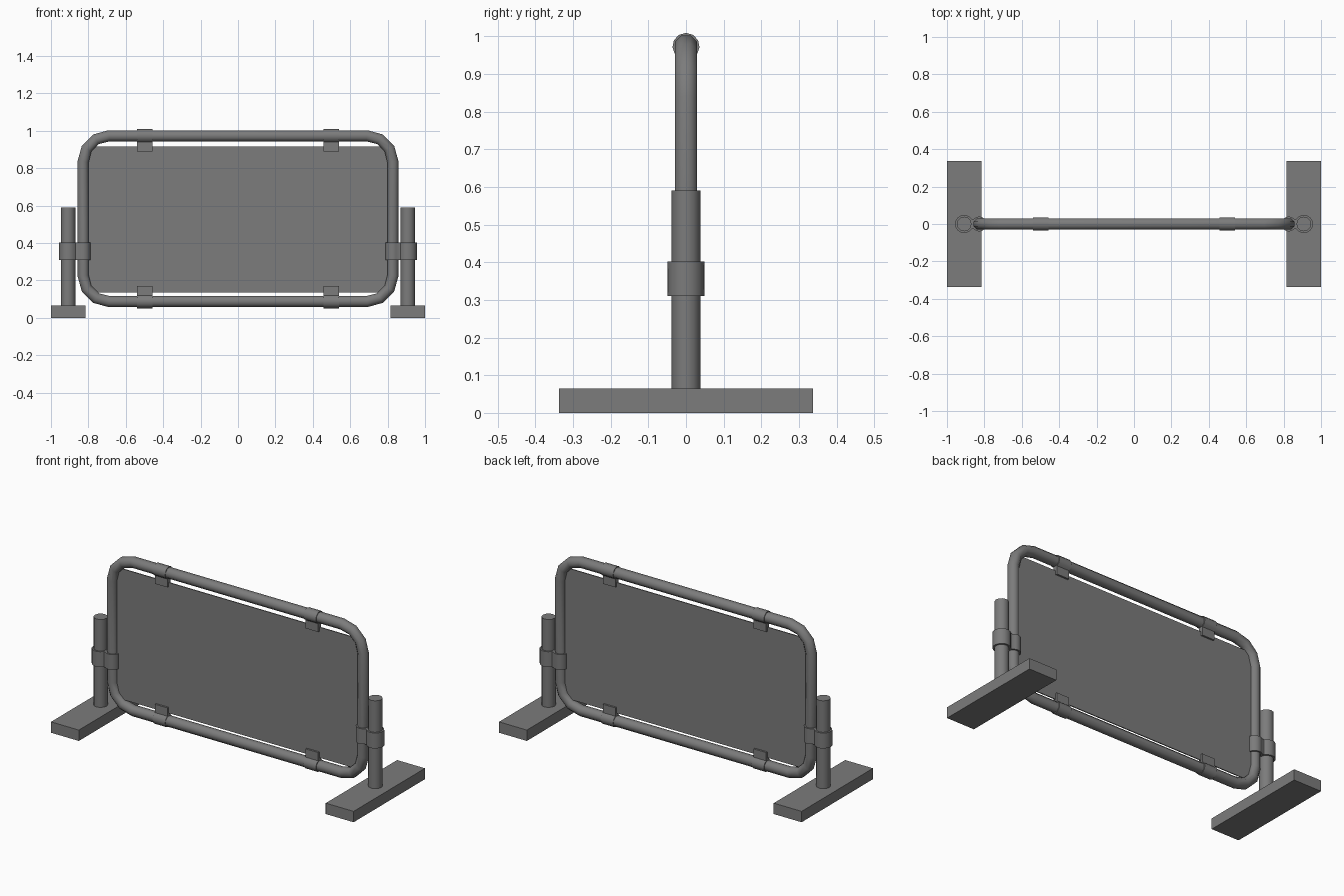
import bpy, bmesh
from math import pi, sin, cos, asin
from mathutils import Vector

cube = bpy.data.objects.get("Cube")
if cube:
    bpy.data.objects.remove(cube, do_unlink=True)

GREY = (0.2, 0.2, 0.2, 1)
grey = bpy.data.materials.new("grey_metal")
grey.use_nodes = True
grey.diffuse_color = GREY
grey.node_tree.nodes["Principled BSDF"].inputs["Base Color"].default_value = GREY


def finish(obj, name, smooth=None):
    obj.name = name
    obj.data.materials.clear()
    obj.data.materials.append(grey)
    if smooth:
        bpy.ops.object.select_all(action="DESELECT")
        obj.select_set(True)
        bpy.context.view_layer.objects.active = obj
        bpy.ops.object.shade_smooth_by_angle(angle=smooth)
    return obj


def box(name, centre, size):
    bpy.ops.mesh.primitive_cube_add(size=1, location=centre)
    obj = bpy.context.object
    obj.scale = size
    bpy.ops.object.transform_apply(location=False, rotation=False, scale=True)
    return finish(obj, name)


def prism(name, outline, to_3d, low, high):
    """Extrude a 2D outline between two levels, placed by to_3d(u, v, level)."""
    bm = bmesh.new()
    face = bm.faces.new([bm.verts.new(to_3d(u, v, low)) for u, v in outline])
    new = bmesh.ops.extrude_face_region(bm, geom=[face])["geom"]
    shift = Vector(to_3d(0, 0, high)) - Vector(to_3d(0, 0, low))
    bmesh.ops.translate(bm, vec=shift, verts=[g for g in new if isinstance(g, bmesh.types.BMVert)])
    bmesh.ops.recalc_face_normals(bm, faces=bm.faces)
    mesh = bpy.data.meshes.new(name)
    bm.to_mesh(mesh)
    bm.free()
    obj = bpy.data.objects.new(name, mesh)
    bpy.context.collection.objects.link(obj)
    return finish(obj, name, 0.7)


def bulb(centre, radius, neck, facing, steps=10):
    """Arc around a tube, left open by a neck on the facing side."""
    gap = asin(neck / radius)
    angles = [gap + (2 * pi - 2 * gap) * i / steps for i in range(steps + 1)]
    return [(centre + facing * radius * cos(a), facing * radius * sin(a)) for a in angles]


# Rounded tube frame
X, Z, R, MID = 0.69, 0.305, 0.138, 0.53
path = []
for quarter, (sx, sz) in enumerate([(1, 1), (-1, 1), (-1, -1), (1, -1)]):
    for step in range(4):
        a = (quarter + step / 3) * pi / 2
        path.append((sx * X + R * cos(a), 0, MID + sz * Z + R * sin(a)))
curve = bpy.data.curves.new("tube_frame", "CURVE")
curve.dimensions = "3D"
curve.bevel_depth = 0.032
curve.bevel_resolution = 2
spline = curve.splines.new("POLY")
spline.points.add(len(path) - 1)
for point, co in zip(spline.points, path):
    point.co = (*co, 1)
    point.tilt = pi / 8
spline.use_cyclic_u = True
frame = bpy.data.objects.new("tube_frame", curve)
bpy.context.collection.objects.link(frame)
bpy.ops.object.select_all(action="DESELECT")
frame.select_set(True)
bpy.context.view_layer.objects.active = frame
bpy.ops.object.convert(target="MESH")
finish(bpy.context.object, "tube_frame", 0.9)

# Sign panel
box("sign_panel", (0, 0, 0.525), (1.61, 0.006, 0.78))

# Clips holding the panel to the top and bottom rails
TUBE = Z + R
clip = bulb(TUBE, 0.036, 0.014, -1) + [(0.36, 0.014), (0.36, -0.014)]
for level, sz in (("top", 1), ("bottom", -1)):
    for side, sx in (("left", 1), ("right", -1)):
        prism(f"{level}_clip_{side}", clip,
              lambda u, v, x: (x, v, MID + sz * u), sx * 0.457, sx * 0.54)

# Stands: base, post and clamp on each side
clamp = bulb(0.908, 0.049, 0.028, -1, 12) + bulb(X + R, 0.04, 0.028, 1, 12)
for side, sx in (("left", 1), ("right", -1)):
    box(f"base_{side}", (sx * 0.908, 0, 0.0325), (0.184, 0.674, 0.065))
    bpy.ops.mesh.primitive_cylinder_add(vertices=12, radius=0.039, depth=0.53,
                                        location=(sx * 0.908, 0, 0.325))
    finish(bpy.context.object, f"post_{side}", 0.7)
    prism(f"clamp_{side}", clamp, lambda u, v, z: (sx * u, v, z), 0.31, 0.402)
